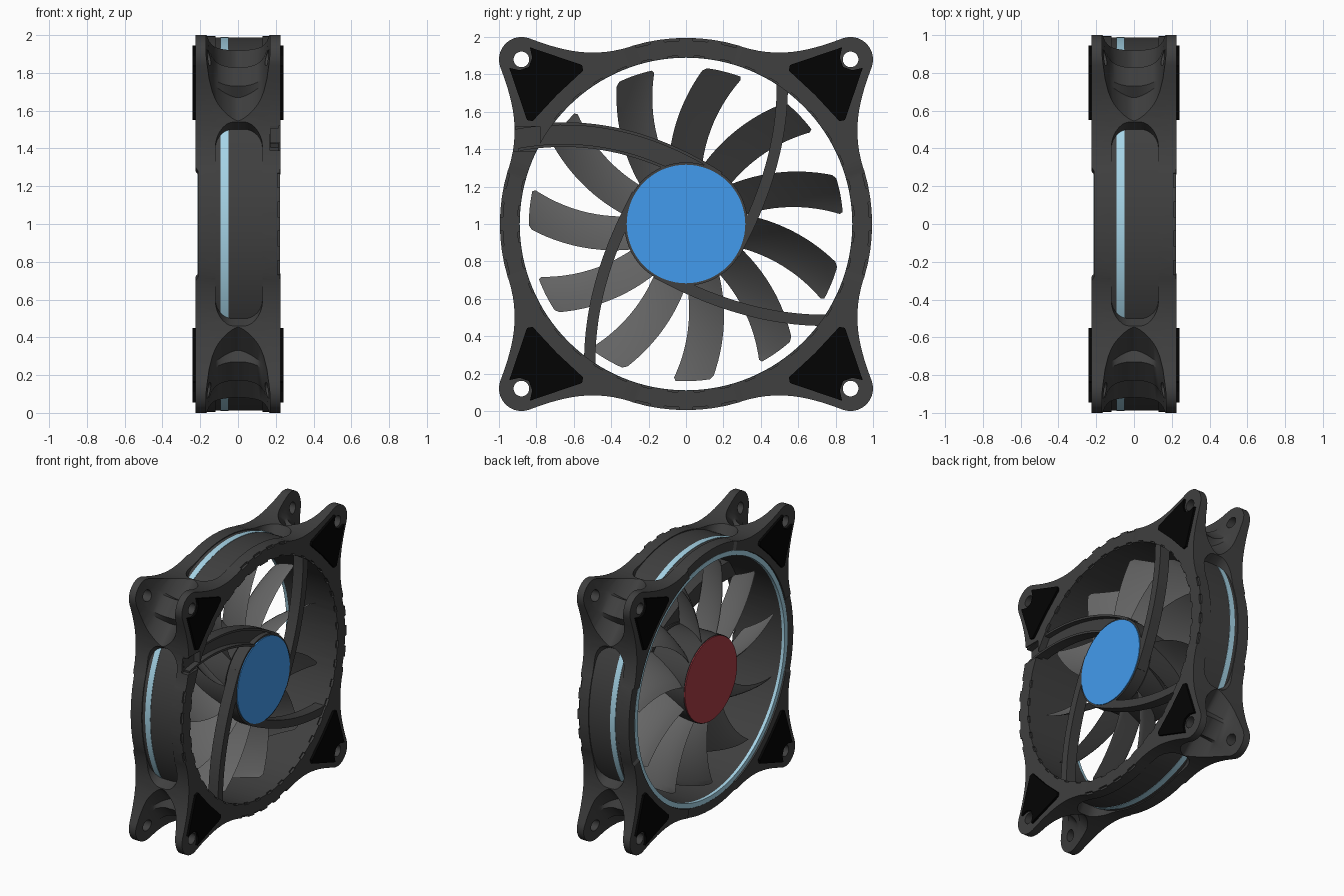
import bpy, bmesh
from math import sin, cos, radians, pi, sqrt, atan2, hypot
from mathutils import Vector
from mathutils.geometry import interpolate_bezier

if "Cube" in bpy.data.objects:
    bpy.data.objects.remove(bpy.data.objects["Cube"])

def mat(name, c):
    m = bpy.data.materials.new(name)
    m.diffuse_color = (*c, 1)
    m.use_nodes = True
    m.node_tree.nodes["Principled BSDF"].inputs["Base Color"].default_value = m.diffuse_color
    return m

DARK = mat("dark_plastic", (.05, .05, .05))
BLACK = mat("rubber", (.001, .001, .001))
GREY = mat("blade_grey", (.14, .14, .14))
BLUE = mat("motor_blue", (.055, .33, .85))
RED = mat("hub_red", (.4, .045, .06))
ICE = mat("light_strip", (.38, .66, .8))

def P(x, r, a):
    """Cylindrical point about the fan axis."""
    return (x, r * cos(a), 1 + r * sin(a))

def loft(bm, secs, closed=False):
    """Skin a row of equal cross-sections; cap the ends unless closed."""
    rows = [[bm.verts.new(p) for p in s] for s in secs]
    n, m = len(rows[0]), len(rows)
    for i in range(m if closed else m - 1):
        a, b = rows[i], rows[(i + 1) % m]
        for j in range(n):
            k = (j + 1) % n
            bm.faces.new((a[j], a[k], b[k], b[j]))
    if not closed:
        bm.faces.new(rows[0][::-1])
        bm.faces.new(rows[-1])

def make(name, parts, material=None):
    """Build one object from (sections, closed) parts."""
    bm = bmesh.new()
    for secs, closed in parts:
        loft(bm, secs, closed)
    bmesh.ops.recalc_face_normals(bm, faces=bm.faces)
    me = bpy.data.meshes.new(name)
    bm.to_mesh(me)
    bm.free()
    ob = bpy.data.objects.new(name, me)
    bpy.context.collection.objects.link(ob)
    if material:
        me.materials.append(material)
    return ob

def prism(pts, x0, x1):
    return [[(x, y, 1 + z) for y, z in pts] for x in (x0, x1)], False

def ring(r0, r1, x0, x1, n=128):
    return [[P(x0, r0, a), P(x0, r1, a), P(x1, r1, a), P(x1, r0, a)]
            for a in (2 * pi * i / n for i in range(n))], True

def disc(r, x0, x1, n=64, c=(0, 0)):
    return prism([(c[0] + r * cos(2 * pi * i / n), c[1] + r * sin(2 * pi * i / n)) for i in range(n)], x0, x1)

def turn(pts, k):
    """Rotate (y, z) points by k quarter turns."""
    for _ in range(k % 4):
        pts = [(-z, y) for y, z in pts]
    return pts

def sector(a0, a1, r0, r1, x0, x1, n=3):
    return [[P(x0, r0, a), P(x0, r1, a), P(x1, r1, a), P(x1, r0, a)]
            for a in (a0 + (a1 - a0) * i / n for i in range(n + 1))], False

# frame outline: one octant (side arc, concave flank, ear corner), mirrored and turned
half = [(.995 * cos(radians(a)), .995 * sin(radians(a))) for a in (0, 4, 8, 12, 16.5)]
half += [tuple(v)[:2] for v in interpolate_bezier(
    Vector((.947, .3, 0)), Vector((.9, .46, 0)), Vector((.9, .6, 0)), Vector((.993, .839, 0)), 12)]
half += [(.88 + .12 * cos(radians(a)), .88 + .12 * sin(radians(a))) for a in range(-7, 46, 13)]
quarter = half + [(z, y) for y, z in half[-2:0:-1]]
secs = []
for k in range(4):
    for i, (y, z) in enumerate(turn(quarter, k)):
        # the plain sides of the ring are slightly thinner than the ears
        side = i < 5 or i > len(quarter) - 5
        x0, x1 = (-.213, .222) if side else (-.225, .225)
        a, r = atan2(z, y), hypot(y, z)
        secs.append([P(x0, .89, a), P(x0, r, a), P(x1, r, a), P(x1, .89, a)])
frame = make("frame", [(secs, True)], DARK)

# cutters: side slots, ear hollows with a low middle web, rim notches
cuts = []
for k in range(4):
    q = k * pi / 2
    s = []
    for i in range(33):
        f = -cos(pi * i / 32)
        e = max(0, (abs(f) - .78) / .22)
        w = .025 + .1 * sqrt(max(0, 1 - e * e))
        a = q + f * radians(30.5)
        s.append([P(.005 - w, .988, a), P(.005 - w, 1.07, a), P(.005 + w, 1.07, a), P(.005 + w, .988, a)])
    cuts.append((s, False))
    d = q + pi / 4
    s = []
    for t, lift in ((-.6, 0), (-.09, 0), (-.07, .07), (.07, .07), (.09, 0), (.6, 0)):
        prof = [(-.17, 1.5)]
        for i in range(-10, 11):
            u = abs(i) / 10
            prof.append((.017 * i, 1.035 + .31 * (.45 * u ** 1.5 + .55 * u ** 8) + lift * (1 - u)))
        prof.append((.17, 1.5))
        s.append([(x, r * cos(d) - t * sin(d), 1 + r * sin(d) + t * cos(d)) for x, r in prof])
    cuts.append((s, False))
for i in range(40):
    a = radians(9 * i + 4.5)
    if not 146 < 9 * i + 4.5 < 162:
        cuts.append(sector(a - .03, a + .03, .87, .9, .207, .26))
    off = abs((9 * i + 4.5 + 45) % 90 - 45)
    if off < 16:
        cuts.append(sector(a - .04, a + .04, .98, 1.02, .208, .26))
holes = [disc(.042, -.4, .4, 24, (sy * .88, sz * .88)) for sy in (-1, 1) for sz in (-1, 1)]
holes.append(prism([(-1.1, .39), (-.78, .39), (-.78, .52), (-1.1, .52)], .17, .3))
holes.append(disc(.926, -.3, -.203, 128))
cutters = [make("slot_cutter", cuts), make("hole_cutter", holes)]
for c in cutters:
    c.hide_render = True
    m = frame.modifiers.new("cut", "BOOLEAN")
    m.operation, m.solver, m.object = "DIFFERENCE", "EXACT", c
dg = bpy.context.evaluated_depsgraph_get()
frame.data = bpy.data.meshes.new_from_object(frame.evaluated_get(dg))
frame.modifiers.clear()
for c in cutters:
    bpy.data.objects.remove(c)

# light strips: one in the side slots, one seated in the intake mouth
make("side_light_strip", [ring(.93, .991, -.093, -.05)], ICE)
make("intake_light_ring", [ring(.889, .925, -.2135, -.19)], ICE)

# rubber corner pads on both faces
pad = [(.835, .945), (.556, .85), (.55, .82), (.69, .69), (.82, .55), (.85, .556),
       (.945, .835), (.89, .822), (.84, .84), (.822, .89)]
make("corner_pads", [prism(turn(pad, k), *xs) for k in range(4)
                     for xs in ((-.242, -.22), (.22, .242))], BLACK)

# blades: forward-swept, steeply pitched and cambered
blades = []
S = [-1 + i / 4 for i in range(9)]
for b in range(11):
    tip = radians(10.6 + 360 / 11 * b)
    s = []
    for t in [i / 12 for i in range(12)] + [.97, 1]:
        r = .3 + .54 * t
        mid = tip + radians(15) * (1 - t ** 1.2)
        w = (.09 + .017 * t) * (.86 if t == 1 else 1)
        h = (.155 - .01 * t) * (.86 if t == 1 else 1)
        def pt(u, side):
            x = -.035 + u * h - .03 * (1 - u * u) + side * (.002 + .009 * (1 - u * u))
            return P(x, r, mid + u * w / r)
        s.append([pt(u, 1) for u in S] + [pt(u, -1) for u in S[::-1]])
    blades.append((s, False))
make("fan_blades", blades, GREY)

# hub, motor housing and coloured caps
make("rotor_hub", [disc(.32, -.205, .11)], DARK)
make("motor_housing", [disc(.33, .12, .21)], DARK)
make("motor_label", [disc(.317, .2, .217)], BLUE)
make("hub_cap", [disc(.315, -.213, -.2)], RED)

# curved struts, and a wide open channel for the cable
path = interpolate_bezier(Vector((.515, .77, 0)), Vector((.52, .42, 0)),
                          Vector((.41, .12, 0)), Vector((.26, -.16, 0)), 24)

def strip(line, o0, o1):
    """Closed outline between two sideways offsets of a path."""
    l, r = [], []
    for i, p in enumerate(line):
        d = (line[min(i + 1, len(line) - 1)] - line[max(i - 1, 0)]).normalized()
        n = Vector((-d.y, d.x, 0))
        l.append(tuple((p + n * o0)[:2]))
        r.append(tuple((p + n * o1)[:2]))
    return l + r[::-1]

make("struts", [prism(turn(strip(path, -.03, .03), k), .13, .212) for k in (0, 2, 3)], DARK)
cable = interpolate_bezier(Vector((-.905, .455, 0)), Vector((-.55, .52, 0)),
                           Vector((-.2, .45, 0)), Vector((.16, .22, 0)), 24)
make("cable_channel", [prism(strip(cable, *o), .13, x) for o, x in
                       (((-.066, .066), .172), ((-.066, -.05), .215), ((.05, .066), .215))], DARK)

# smooth shading with crisp edges
for ob in bpy.context.scene.objects:
    ob.select_set(True)
    bpy.context.view_layer.objects.active = ob
bpy.ops.object.shade_smooth_by_angle(angle=radians(30))
